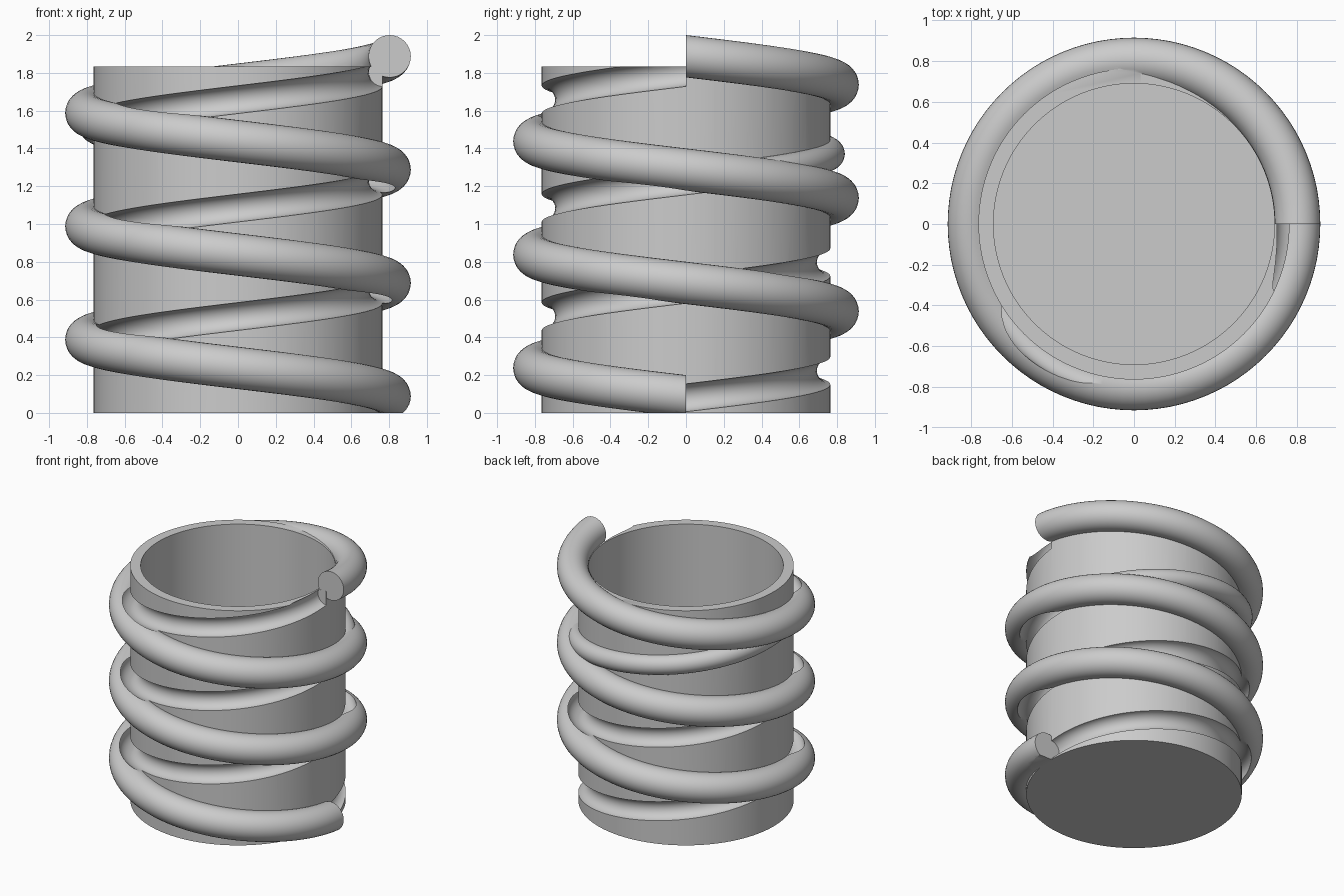
import bpy, bmesh
from math import sin, cos, pi, tau

if "Cube" in bpy.data.objects:
    bpy.data.objects.remove(bpy.data.objects["Cube"])

grey = bpy.data.materials.new("plain grey")
grey.use_nodes = True
grey.diffuse_color = (0.6, 0.6, 0.6, 1)
grey.node_tree.nodes["Principled BSDF"].inputs["Base Color"].default_value = (0.6, 0.6, 0.6, 1)


def finish(name, bm):
    bmesh.ops.recalc_face_normals(bm, faces=bm.faces)
    mesh = bpy.data.meshes.new(name)
    bm.to_mesh(mesh)
    bm.free()
    mesh.materials.append(grey)
    ob = bpy.data.objects.new(name, mesh)
    bpy.context.collection.objects.link(ob)
    return ob


def cylinder(name, radius, bottom, top, sides=128):
    bm = bmesh.new()
    ring = [bm.verts.new((radius * cos(tau * i / sides), radius * sin(tau * i / sides), bottom))
            for i in range(sides)]
    base = bm.faces.new(ring)
    out = bmesh.ops.extrude_face_region(bm, geom=[base])
    for v in out["geom"]:
        if isinstance(v, bmesh.types.BMVert):
            v.co.z = top
    return finish(name, bm)


def helix(name, radius, tube, z0, z1, hand, trim=0.0, turns=3, steps=96, sides=32):
    """Round tube wound around z from +x; hand is +1 or -1."""
    bm = bmesh.new()
    rings = []
    count = turns * steps
    for i in range(count + 1):
        t = i / count
        a = hand * (trim + t * (turns * tau - 2 * trim))
        ring = []
        for j in range(sides):
            b = tau * j / sides
            r = radius + tube * cos(b)
            ring.append(bm.verts.new((r * cos(a), r * sin(a), z0 + t * (z1 - z0) + tube * sin(b))))
        rings.append(ring)
    for lower, upper in zip(rings, rings[1:]):
        for j in range(sides):
            k = (j + 1) % sides
            bm.faces.new((lower[j], lower[k], upper[k], upper[j]))
    bm.faces.new(rings[0])
    bm.faces.new(rings[-1])
    return finish(name, bm)


def combine(target, tool, operation):
    mod = target.modifiers.new(operation, "BOOLEAN")
    mod.operation = operation
    mod.solver = "EXACT"
    mod.object = tool
    bpy.context.view_layer.objects.active = target
    bpy.ops.object.modifier_apply(modifier=mod.name)
    bpy.data.objects.remove(tool)


# Cup wall with the raised coil wound around it
cup = cylinder("coiled_cup", 0.764, 0, 1.835)
combine(cup, cylinder("bore", 0.69, 0.075, 2.2), "DIFFERENCE")
combine(cup, helix("coil", 0.803, 0.112, 0.088, 1.888, -1), "UNION")

# Groove wound the opposite way, cutting both wall and coil
combine(cup, helix("groove", 0.767, 0.074, 0.08, 1.802, 1, trim=0.001), "DIFFERENCE")

# Flat base
combine(cup, cylinder("base_trim", 1.5, -1, 0), "DIFFERENCE")

bpy.ops.object.select_all(action="DESELECT")
cup.select_set(True)
bpy.context.view_layer.objects.active = cup
bpy.ops.object.shade_smooth_by_angle(angle=pi / 6)
